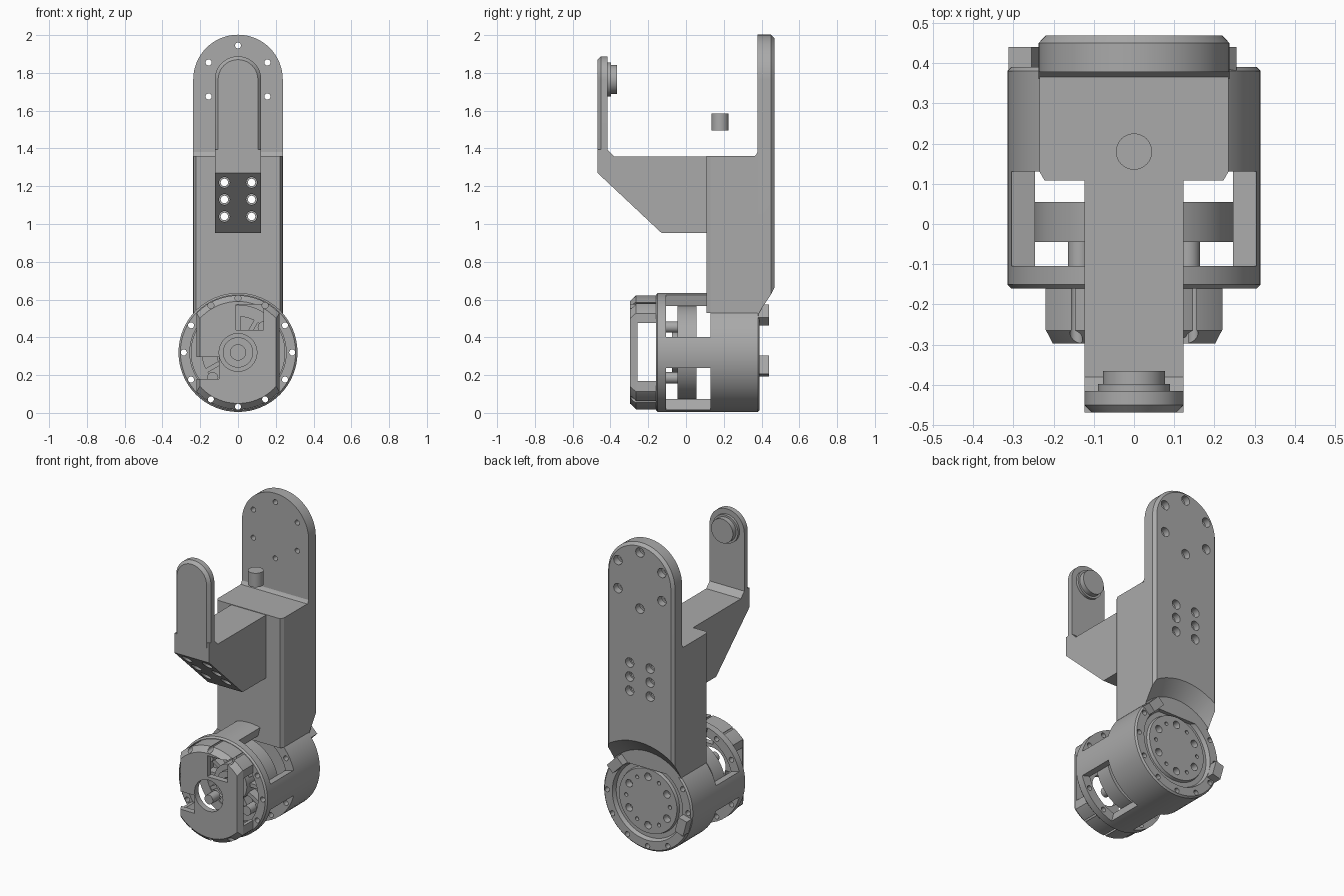
import bpy, bmesh
from math import sin, cos, pi, radians

if "Cube" in bpy.data.objects:
    bpy.data.objects.remove(bpy.data.objects["Cube"])

grey = bpy.data.materials.new("machined_grey")
grey.use_nodes = True
grey.diffuse_color = (0.4, 0.4, 0.4, 1)
grey.node_tree.nodes["Principled BSDF"].inputs["Base Color"].default_value = (0.4, 0.4, 0.4, 1)

AXIS = 0.32    # height of the joint housing axis
PIVOT = 1.765  # height of the upper pivot axis


def loft_into(bm, rings):
    """Skin a list of equal point rings and cap both ends."""
    loops = [[bm.verts.new(p) for p in ring] for ring in rings]
    n = len(loops[0])
    faces = [bm.faces.new((a[i], a[(i + 1) % n], b[(i + 1) % n], b[i]))
             for a, b in zip(loops, loops[1:]) for i in range(n)]
    faces += [bm.faces.new(loops[0]), bm.faces.new(loops[-1][::-1])]
    bmesh.ops.recalc_face_normals(bm, faces=faces)


def build(name, *solids):
    bm = bmesh.new()
    for rings in solids:
        loft_into(bm, rings)
    mesh = bpy.data.meshes.new(name)
    bm.to_mesh(mesh)
    bm.free()
    obj = bpy.data.objects.new(name, mesh)
    mesh.materials.append(grey)
    bpy.context.collection.objects.link(obj)
    finish(mesh)
    return obj


def finish(mesh):
    mesh.shade_smooth()
    mesh.set_sharp_from_angle(angle=radians(25))


def turned(profile, x=0, z=AXIS, n=64):
    """Rings around a y-parallel axis from (radius, y) pairs."""
    return [[(x + r * cos(2 * pi * i / n), y, z + r * sin(2 * pi * i / n))
             for i in range(n)] for r, y in profile]


def rod(x, z, r, y0, y1, n=16):
    return turned([(r, y0), (r, y1)], x, z, n)


def prism(points, a, b, axis):
    place = {"x": lambda p, t: (t, p[0], p[1]),
             "y": lambda p, t: (p[0], t, p[1]),
             "z": lambda p, t: (p[0], p[1], t)}[axis]
    return [[place(p, t) for p in points] for t in (a, b)]


def box(x0, x1, y0, y1, z0, z1):
    return prism([(x0, z0), (x1, z0), (x1, z1), (x0, z1)], y0, y1, "y")


def tongue(half, bottom, y, n=32):
    """Round-topped upright outline at depth y."""
    arc = [(half * cos(pi * i / n), y, PIVOT + half * sin(pi * i / n)) for i in range(n + 1)]
    return arc + [(-half, y, bottom), (half, y, bottom)]


def cut(obj, *solids):
    cutter = build("cutter", *solids)
    mod = obj.modifiers.new("cut", "BOOLEAN")
    mod.operation, mod.solver, mod.object = "DIFFERENCE", "EXACT", cutter
    deps = bpy.context.evaluated_depsgraph_get()
    mesh = bpy.data.meshes.new_from_object(obj.evaluated_get(deps))
    obj.modifiers.clear()
    obj.data = mesh
    bpy.data.objects.remove(cutter)
    finish(mesh)


def around(count, radius, z=AXIS, start=0.0):
    return [(radius * cos(start + 2 * pi * i / count), z + radius * sin(start + 2 * pi * i / count))
            for i in range(count)]


# Joint housing: hollow front, closed back with a recessed ring
housing = build("joint_housing", turned([
    (0.255, 0.14), (0.255, -0.16), (0.305, -0.16), (0.315, -0.15), (0.315, 0.38),
    (0.305, 0.39), (0.25, 0.39), (0.24, 0.365), (0.21, 0.365), (0.205, 0.385)]))


def sector(start):
    angles = [start + radians(15 + 5 * i) for i in range(13)]
    outer = [(0.4 * cos(a), AXIS + 0.4 * sin(a)) for a in angles]
    inner = [(0.22 * cos(a), AXIS + 0.22 * sin(a)) for a in reversed(angles)]
    return prism(outer + inner, -0.105, 0.13, "y")


cut(housing, *[sector(k * pi / 2) for k in range(4)])
cut(housing, *[rod(x, z, 0.016, -0.2, 0.5) for x, z in around(12, 0.287)])
cut(housing, *[rod(x, z, 0.024, 0.34, 0.5) for x, z in around(6, 0.155, start=pi / 6)],
    *[rod(x, z, 0.012, 0.35, 0.5) for x, z in around(6, 0.155)])

# Two cable clips on the rear flange
for name, angle in (("upper_clip", 45), ("lower_clip", 195)):
    a = radians(angle)
    x, z = 0.28 * cos(a), AXIS + 0.28 * sin(a)
    build(name, prism([(x + u * cos(a) - v * sin(a), z + u * sin(a) + v * cos(a))
                       for u, v in ((-0.03, -0.05), (0.03, -0.05), (0.03, 0.05), (-0.03, 0.05))],
                      0.37, 0.44, "y"))

# Rotor drum with web, spokes, hub and bosses
build("rotor_drum", turned([(0.19, 0.02), (0.19, -0.045), (0.25, -0.045),
                            (0.25, 0.055), (0.1, 0.055)]))
build("rotor_hub", turned([(0.115, 0.03), (0.115, -0.075), (0.08, -0.075), (0.08, -0.1),
                           (0.04, -0.1), (0.04, -0.06)]))
build("rotor_shaft", rod(0, AXIS, 0.08, 0.04, 0.15, 32))
for i in range(12):
    a = 2 * pi * i / 12
    corners = ((0.1, -0.012), (0.2, -0.012), (0.2, 0.012), (0.1, 0.012))
    build("rotor_spoke", prism([(u * cos(a) - v * sin(a), AXIS + u * sin(a) + v * cos(a))
                                for u, v in corners], -0.04, 0.03, "y"))
for x, z in around(4, 0.19, start=pi / 4):
    build("rotor_boss", rod(x, z, 0.03, -0.105, -0.03))

# Front cap: bridge plate on upper and lower legs
cap = build("front_cap", turned([(0.302, -0.155), (0.302, -0.265), (0.27, -0.297)]))
for s in (-1, 1):
    cut(cap, prism([(s * 0.22, -0.1), (s * 0.22, -0.262), (s * 0.195, -0.31),
                    (s * 0.4, -0.31), (s * 0.4, -0.1)], -0.1, 0.8, "z"))
cut(cap, turned([(0.25, -0.1), (0.25, -0.235), (0.225, -0.258)]))
cut(cap, box(-0.5, 0.5, -0.258, -0.1, 0.17, 0.475))
cut(cap, rod(0, AXIS, 0.1, -0.4, -0.1, 48))
cut(cap, box(-0.01, 0.135, -0.4, -0.2, 0.44, 0.575), box(-0.4, -0.1, -0.4, -0.2, 0.18, 0.295))
cut(cap, *[rod(x, z, 0.016, -0.4, -0.1) for x, z in around(12, 0.287)])

# Column rising from the housing
column = build("column", prism([(-0.222, 0.108), (0.222, 0.108), (0.235, 0.13),
                                (0.235, 0.39), (-0.235, 0.39), (-0.235, 0.13)],
                               0.53, 1.36, "z"))
build("plate_fillet", prism([(0.36, 1.355), (0.39, 1.355), (0.39, 1.385), (0.38, 1.385),
                             (0.37, 1.365)], -0.237, 0.237, "x"))

# Tall rear plate with rounded top, relieved around the housing
rear = build("rear_plate", [tongue(0.237, 0.4, 0.378), tongue(0.237, 0.4, 0.45),
                            tongue(0.22, 0.4, 0.468)])
cut(rear, turned([(0.314, 0.3), (0.314, 0.385), (0.444, 0.5)]))
plate_holes = around(6, 0.18, PIVOT, pi / 6)
cut(rear, *[turned([(0.016, 0.3), (0.016, 0.425), (0.03, 0.425), (0.03, 0.55)], x, z, 16)
            for x, z in plate_holes])

# Forward bracket: sloped gusset beam and upright tongue
beam = build("bracket_beam", prism([(0.12, 0.953), (0.12, 1.357), (-0.38, 1.357), (-0.417, 1.395),
                                    (-0.468, 1.395), (-0.468, 1.27), (-0.13, 0.953)],
                                   -0.123, 0.123, "x"))
build("bracket_tongue", [tongue(0.123, 1.36, -0.415), tongue(0.123, 1.36, -0.45),
                         tongue(0.105, 1.36, -0.469)])
build("pivot_pin", turned([(0.09, -0.42), (0.09, -0.398), (0.077, -0.398), (0.077, -0.365)],
                          z=PIVOT))

# Six bolt holes running through bracket, column and plate
bolts = [turned([(0.029, -0.6), (0.029, -0.1), (0.02, -0.1), (0.02, 0.425),
                 (0.03, 0.425), (0.03, 0.6)], x, z, 16)
         for x in (-0.072, 0.072) for z in (1.04, 1.13, 1.22)]
for part in (beam, column, rear):
    cut(part, *bolts)

# Loose upright peg above the beam
build("peg", [[(0.045 * cos(2 * pi * i / 32), 0.18 + 0.045 * sin(2 * pi * i / 32), z)
               for i in range(32)] for z in (1.495, 1.585)])
